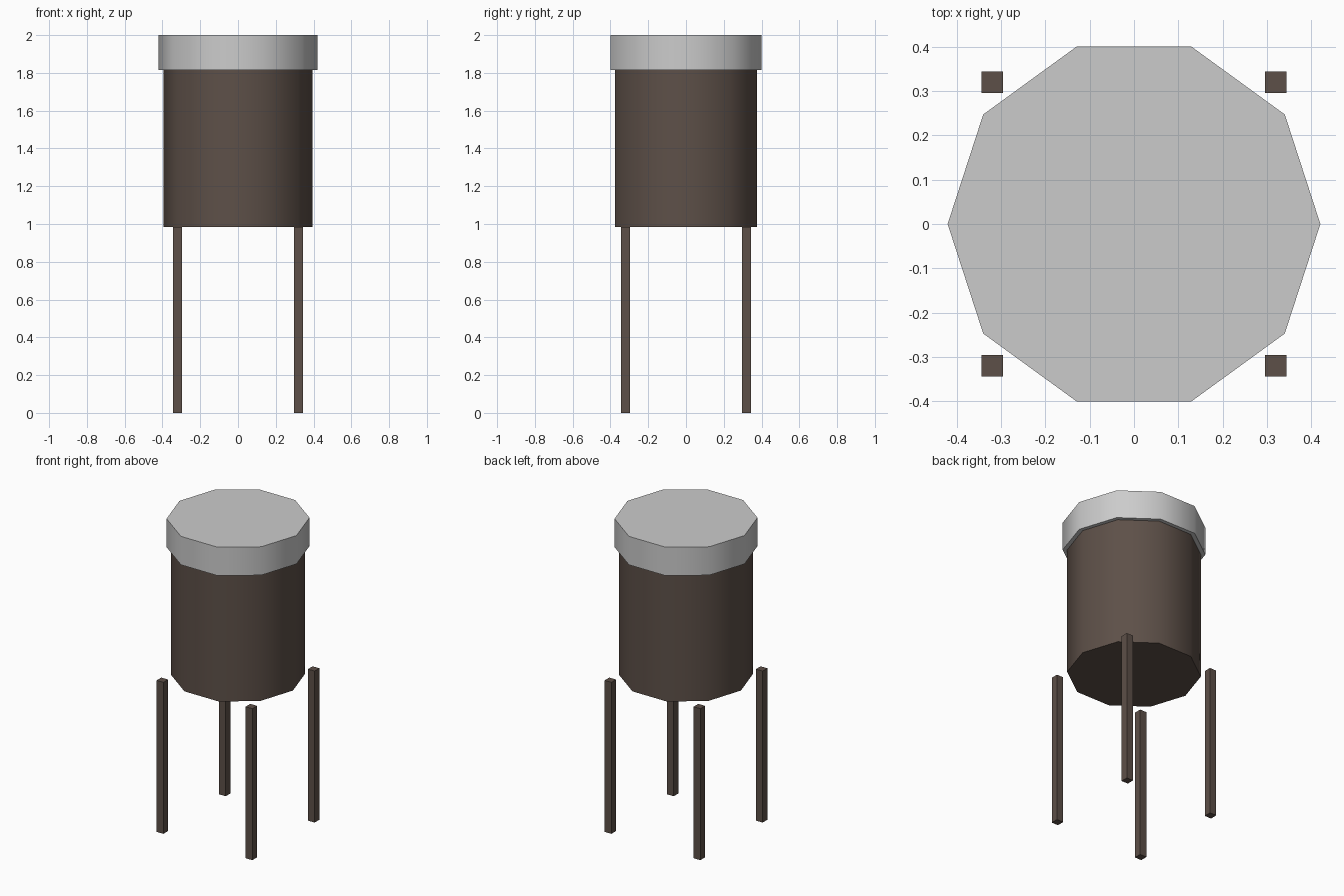
import bpy, bmesh
from math import radians
from mathutils import Matrix

if "Cube" in bpy.data.objects:
    bpy.data.objects.remove(bpy.data.objects["Cube"])

wood = bpy.data.materials.new("dark_wood")
wood.diffuse_color = (0.11, 0.08, 0.065, 1)
wood.use_nodes = True
wood.node_tree.nodes["Principled BSDF"].inputs["Base Color"].default_value = wood.diffuse_color


def add_object(name, bm, material=None):
    mesh = bpy.data.meshes.new(name)
    bm.to_mesh(mesh)
    bm.free()
    if material:
        mesh.materials.append(material)
    obj = bpy.data.objects.new(name, mesh)
    bpy.context.collection.objects.link(obj)
    return obj


def drum(name, radius, z0, z1, material=None):
    # ten-sided drum with a corner on the x axis, smooth side and sharp rims
    bm = bmesh.new()
    place = Matrix.Translation((0, 0, (z0 + z1) / 2)) @ Matrix.Rotation(radians(90), 4, 'Z')
    bmesh.ops.create_cone(bm, cap_ends=True, segments=10, radius1=radius,
                          radius2=radius, depth=z1 - z0, matrix=place)
    obj = add_object(name, bm, material)
    obj.data.shade_smooth()
    obj.data.set_sharp_from_angle(angle=radians(40))


def leg(name, x, y, width, height):
    bm = bmesh.new()
    place = Matrix.Translation((x, y, height / 2)) @ Matrix.Diagonal((width, width, height, 1))
    bmesh.ops.create_cube(bm, size=1, matrix=place)
    add_object(name, bm, wood)


# tank and its wider lid
drum("tank_body", 0.395, 0.985, 1.815, wood)
drum("tank_lid", 0.421, 1.815, 2.0)

# four square legs
for side, sx in (("left", -1), ("right", 1)):
    for end, sy in (("front", -1), ("back", 1)):
        leg(f"{end}_{side}_leg", sx * 0.32, sy * 0.32, 0.048, 0.985)
